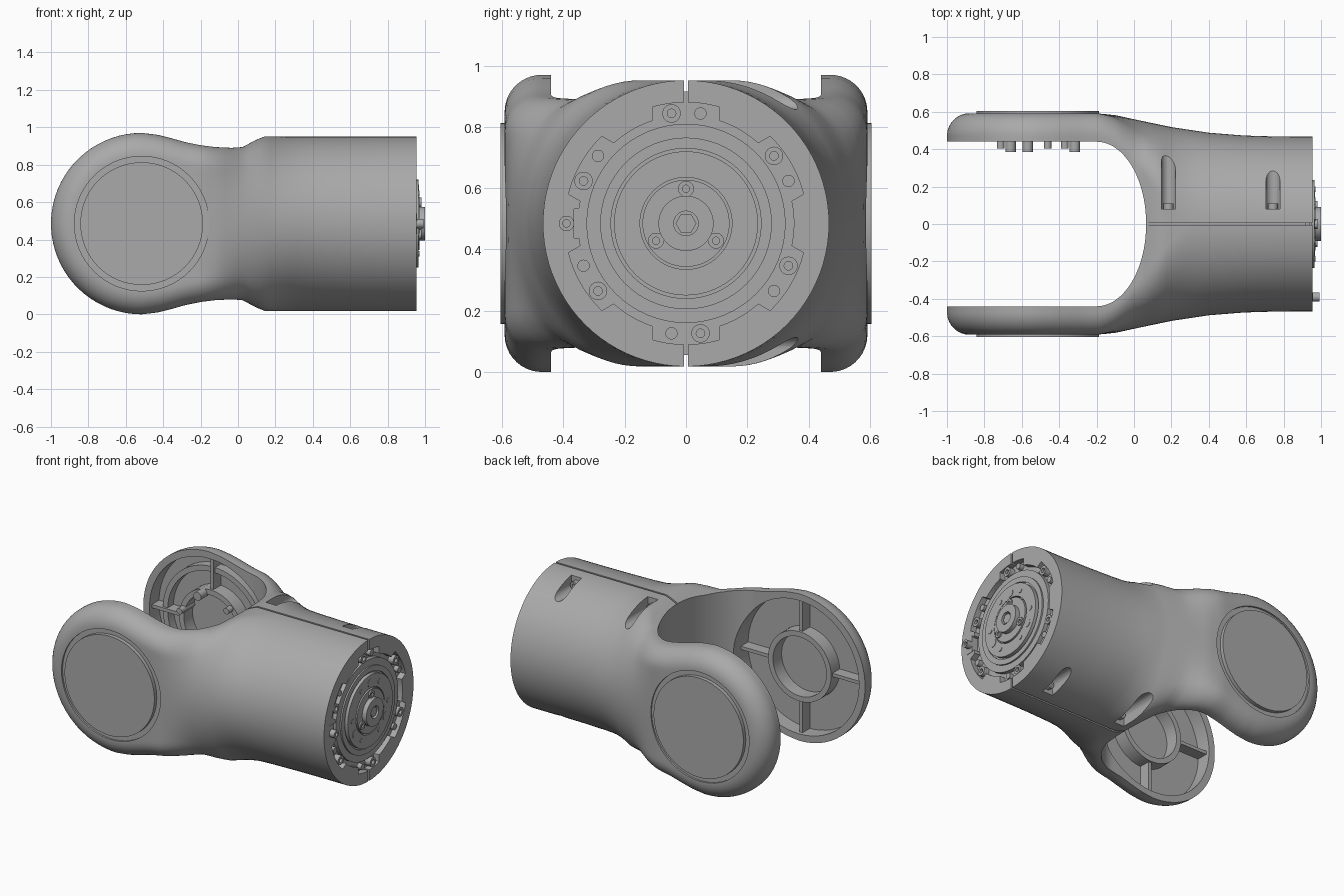
import bpy, bmesh, math
from math import sin, cos, pi, sqrt

if "Cube" in bpy.data.objects:
    bpy.data.objects.remove(bpy.data.objects["Cube"], do_unlink=True)

MID = 0.485      # height of the main axis
HUB = -0.515     # x of the fork pivot
RAD = 0.485      # radius of the fork ends
END = 0.955      # x of the round end face

grey = bpy.data.materials.new("machined grey")
grey.use_nodes = True
COLOUR = (0.4, 0.4, 0.4, 1)
grey.diffuse_color = COLOUR
grey.node_tree.nodes["Principled BSDF"].inputs["Base Color"].default_value = COLOUR


def finish(name, bm):
    bmesh.ops.recalc_face_normals(bm, faces=bm.faces)
    mesh = bpy.data.meshes.new(name)
    bm.to_mesh(mesh)
    bm.free()
    mesh.materials.append(grey)
    obj = bpy.data.objects.new(name, mesh)
    bpy.context.collection.objects.link(obj)
    return obj


def smooth(obj):
    bpy.ops.object.select_all(action='DESELECT')
    obj.select_set(True)
    bpy.context.view_layer.objects.active = obj
    bpy.ops.object.shade_smooth_by_angle(angle=math.radians(32))


def prism(name, outline, a, b, axis, hole=None):
    """Extrude an outline from a to b along an axis, with an optional matching hole."""
    place = {'x': lambda u, v, h: (h, u, v),
             'y': lambda u, v, h: (u, h, v),
             'z': lambda u, v, h: (u, v, h)}[axis]
    bm = bmesh.new()
    ring = lambda pts, h: [bm.verts.new(place(u, v, h)) for u, v in pts]
    loops = [ring(outline, a), ring(outline, b)]
    if hole:
        loops += [ring(hole, b), ring(hole, a)]
        loops.append(loops[0])
    else:
        bm.faces.new(loops[0])
        bm.faces.new(loops[1])
    n = len(outline)
    for p, q in zip(loops, loops[1:]):
        for i in range(n):
            j = (i + 1) % n
            bm.faces.new((p[i], p[j], q[j], q[i]))
    return finish(name, bm)


def circle(r, u, v, sides=64):
    return [(u + r * cos(2 * pi * i / sides), v + r * sin(2 * pi * i / sides))
            for i in range(sides)]


def rect(u0, u1, v0, v1):
    return [(u0, v0), (u1, v0), (u1, v1), (u0, v1)]


def disc(name, r, a, b, axis, u, v, inner=0, sides=64):
    hole = circle(inner, u, v, sides) if inner else None
    obj = prism(name, circle(r, u, v, sides), a, b, axis, hole)
    smooth(obj)
    return obj


def cut(target, cutter):
    cutter.hide_render = True
    mod = target.modifiers.new("cut", 'BOOLEAN')
    mod.operation, mod.solver, mod.object = 'DIFFERENCE', 'EXACT', cutter
    bpy.context.view_layer.objects.active = target
    bpy.ops.object.modifier_apply(modifier=mod.name)
    bpy.data.objects.remove(cutter, do_unlink=True)


def along(points, x):
    for (x0, v0), (x1, v1) in zip(points, points[1:]):
        if x <= x1:
            return v0 + (v1 - v0) * max(0, (x - x0) / (x1 - x0))
    return points[-1][1]


# Housing: sections lofted from the rounded fork to the round end
HEIGHT = [(HUB, RAD), (-.43, .475), (-.35, .455), (-.28, .435), (-.2, .419), (-.12, .409),
          (-.03, .405), (.03, .41), (.07, .435), (.14, .467), (1, .467)]
WIDTH = [(-.2, .592), (-.1, .582), (0, .56), (.2, .518), (.4, .488), (.6, .472), (.8, .467)]


def section(x, steps=44):
    left = x < HUB
    h = sqrt(RAD ** 2 - (x - HUB) ** 2) if left else along(HEIGHT, x)
    w = along(WIDTH, x)
    t = min(1, max(0, (x + .2) / .55))
    blend = t * t * (3 - 2 * t)
    side = []
    for i in range(steps + 1):
        phi = -pi / 2 + pi * i / steps
        z = h * sin(phi)
        d = RAD - math.hypot(x - HUB, z) if left else h - abs(z)
        k = 1 - min(1, max(0, d / .12))
        arm = .47 + (w - .47) * sqrt(1 - k * k)
        y = max(.003, arm * (1 - blend) + w * cos(phi) * blend)
        side.append((x, y, MID + z))
    return side + [(x, -y, z) for x, y, z in reversed(side)]


stations = [HUB - RAD * cos(.05 + (pi / 2 - .05) * i / 18) for i in range(19)]
stations += [HUB + .03 * i for i in range(1, 29)]
stations += [.4 + (END - .4) * i / 6 for i in range(7)]
bm = bmesh.new()
rings = [[bm.verts.new(p) for p in section(x)] for x in stations]
for p, q in zip(rings, rings[1:]):
    for i in range(len(p)):
        j = (i + 1) % len(p)
        bm.faces.new((p[i], p[j], q[j], q[i]))
bm.faces.new(rings[0])
bm.faces.new(rings[-1])
housing = finish("housing", bm)

# Open slot between the fork arms
slot = [(-.2 + .265 * cos(a), .44 * sin(a)) for a in
        [-pi / 2 + pi * i / 40 for i in range(41)]]
cut(housing, prism("slot_cutter", slot + [(-1.2, .44), (-1.2, -.44)], -.2, 1.2, 'z'))

# Hollow arms and seats for the outer covers
for s in (-1, 1):
    cut(housing, disc("hollow_cutter", .44, s * .25, s * .54, 'y', HUB, MID))
    cut(housing, disc("seat_cutter", .36, s * .58, s * .7, 'y', HUB, MID))


# Scalloped recess in the round end
def scallop(deg):
    if abs(deg - 180) < 8:
        return .415
    return .395 if abs(deg % 60 - 30) < 17.5 else .352


recess = [(scallop(a) * cos(math.radians(a)), MID + scallop(a) * sin(math.radians(a)))
          for a in range(0, 360, 2)]
cut(housing, prism("recess_cutter", recess, .915, 1.1, 'x'))

# Split seam and screw pockets, above and below
for s in (-1, 1):
    seam = rect(-.006, .006, MID + s * .43, MID + s * .6)
    cut(housing, prism("seam_cutter", seam, -.05, 1.1, 'x'))
    ring_gap = rect(-.006, .006, MID + s * .37, MID + s * .6)
    cut(housing, prism("gap_cutter", ring_gap, .916, 1.1, 'x'))
    for x in (.185, .743):
        arch = [(x + .038 * cos(a), MID + s * (.41 + .038 * sin(a)))
                for a in [pi + pi * i / 16 for i in range(17)]]
        arch += [(x + .038, MID + s * .6), (x - .038, MID + s * .6)]
        cut(housing, prism("pocket_cutter", arch, .08, .5, 'y'))
        disc("pocket_screw", .026, .07, .11, 'y', x, MID + s * .41, .012, 24)
smooth(housing)

# Arm covers, inner bearing rings and ribs
for s, side in ((-1, "front"), (1, "back")):
    disc(side + "_cover", .328, s * .56, s * .605, 'y', HUB, MID)
    disc(side + "_bearing_ring", .23, s * .45, s * .545, 'y', HUB, MID, .195)
    for k in (-1, 1):
        prism(side + "_rib", rect(HUB + k * .22, HUB + k * .442, MID - .011, MID + .011),
              s * .465, s * .545, 'y')
        prism(side + "_rib", rect(HUB - .011, HUB + .011, MID + k * .22, MID + k * .442),
              s * .465, s * .545, 'y')

# Mounting flange and studs inside the back arm
disc("arm_flange", .37, .48, .545, 'y', HUB, MID, .335)
for i in range(6):
    a = math.radians(45 + 60 * i)
    u, v = HUB + .205 * cos(a), MID + .205 * sin(a)
    disc("arm_stud", .028 if i % 2 else .02, .385 if i % 2 else .405, .545, 'y', u, v, 0, 20)

# Stepped output flange on the round end
disc("end_plate", .325, .9, .942, 'x', 0, MID)
disc("end_step", .28, .93, .952, 'x', 0, MID, .245)
disc("end_rotor", .235, .93, .966, 'x', 0, MID, .15)
disc("end_core", .142, .93, .97, 'x', 0, MID)
disc("end_hub", .09, .96, 1.0, 'x', 0, MID, .04)
disc("hub_nut", .034, .96, .993, 'x', 0, MID, 0, 6)


# Screws around the end flange
def polar(r, deg):
    return r * cos(math.radians(deg)), MID + r * sin(math.radians(deg))


for i in range(6):
    disc("large_screw", .03, .9, .953, 'x', *polar(.362, 37.5 + 60 * i), .014, 24)
    disc("small_screw", .02, .9, .945, 'x', *polar(.362, 22.5 + 60 * i), 0, 20)
    disc("rotor_pin", .015, .95, .97, 'x', *polar(.186, 60 * i), 0, 16)
for deg in (90, 210, 330):
    disc("rotor_plug", .026, .95, .969, 'x', *polar(.184, deg), 0, 24)
    disc("hub_screw", .026, .95, .98, 'x', *polar(.113, deg), .012, 24)

# Locating key at the side of the end face
prism("key_plate", rect(-.415, -.365, MID - .055, MID + .055), .9, .957, 'x')
disc("key_screw", .025, .94, .992, 'x', -.39, MID, .012, 24)
